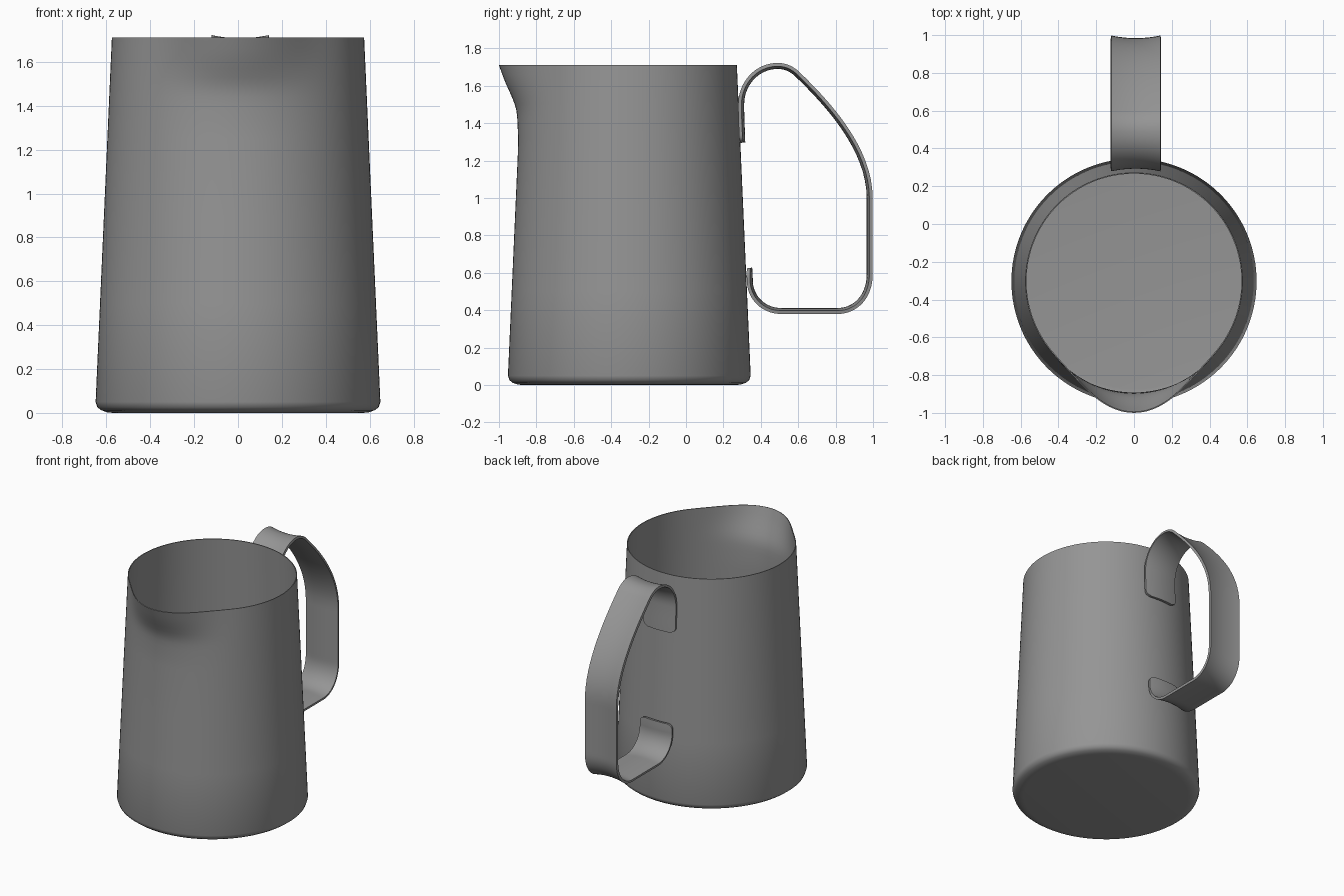
import bpy, math
from mathutils import Vector
from mathutils.geometry import interpolate_bezier

if "Cube" in bpy.data.objects:
    bpy.data.objects.remove(bpy.data.objects["Cube"])

CY = -0.303          # centre of the jug body along y
SEG = 128

steel = bpy.data.materials.new("dark_steel")
steel.diffuse_color = (0.3, 0.3, 0.3, 1)
steel.use_nodes = True
steel.node_tree.nodes["Principled BSDF"].inputs["Base Color"].default_value = steel.diffuse_color


def make_object(name, verts, faces, thickness):
    mesh = bpy.data.meshes.new(name)
    mesh.from_pydata(verts, [], faces)
    mesh.update()
    mesh.materials.append(steel)
    ob = bpy.data.objects.new(name, mesh)
    bpy.context.collection.objects.link(ob)
    mod = ob.modifiers.new("wall", 'SOLIDIFY')
    mod.thickness = thickness
    mod.offset = -1
    bpy.ops.object.select_all(action='DESELECT')
    ob.select_set(True)
    bpy.context.view_layer.objects.active = ob
    bpy.ops.object.modifier_apply(modifier=mod.name)
    bpy.ops.object.shade_smooth_by_angle(angle=math.radians(40))
    return ob


# Jug body: tapered rings as (radius, height, spout bulge at the front)
rings = [(0.57, 0.0, 0), (0.597, 0.003, 0), (0.623, 0.012, 0), (0.641, 0.026, 0),
         (0.649, 0.05, 0)]
spout = [(0.5, 0), (0.9, 0), (1.25, 0), (1.33, 0.003), (1.40, 0.009), (1.44, 0.013),
         (1.47, 0.019), (1.50, 0.028), (1.53, 0.041), (1.57, 0.06), (1.61, 0.08),
         (1.66, 0.102), (1.71, 0.122)]
rings += [(0.649 - 0.074 * (z - 0.05) / 1.66, z, b) for z, b in spout]

verts, faces = [], []
for r, z, bulge in rings:
    for i in range(SEG):
        a = 2 * math.pi * i / SEG          # a = 0 faces the front
        d = min(a, 2 * math.pi - a) / math.radians(55)
        fall = math.cos(d * math.pi / 2) ** 3.4 if d < 1 else 0.0
        rr = r + bulge * fall
        verts.append((rr * math.sin(a), CY - rr * math.cos(a), z))
for k in range(len(rings) - 1):
    for i in range(SEG):
        j = (i + 1) % SEG
        faces.append((k * SEG + i, k * SEG + j, (k + 1) * SEG + j, (k + 1) * SEG + i))
faces.append(tuple(reversed(range(SEG))))   # floor
make_object("jug_body", verts, faces, 0.006)

# Handle: side outline in (y, z) as bezier spans (start, handle, handle, end)
spans = [
    ((.285, 1.295), (.283, 1.37), (.279, 1.43), (.279, 1.50)),
    ((.279, 1.50), (.279, 1.62), (.37, 1.722), (.49, 1.722)),
    ((.49, 1.722), (.54, 1.722), (.58, 1.70), (.61, 1.67)),
    ((.61, 1.67), (.77, 1.515), (.998, 1.27), (.998, 1.0)),
    ((.998, 1.0), (.998, .86), (.998, .72), (.998, .59)),
    ((.998, .59), (.998, .47), (.92, .38), (.81, .38)),
    ((.81, .38), (.71, .38), (.61, .38), (.51, .38)),
    ((.51, .38), (.40, .38), (.325, .465), (.325, .56)),
    ((.325, .56), (.325, .58), (.324, .60), (.322, .625)),
]
path = []
for span in spans:
    a, h1, h2, b = [Vector((0, y, z)) for y, z in span]
    pts = interpolate_bezier(a, h1, h2, b, 17)
    path += pts if not path else pts[1:]

dist = [0.0]
for p, q in zip(path, path[1:]):
    dist.append(dist[-1] + (q - p).length)

# Strip with a cupped cross-section and rounded end corners
HALF, SAG, CORNER, COLS = 0.13, 0.014, 0.04, 12
verts, faces = [], []
for i, p in enumerate(path):
    t = (path[min(i + 1, len(path) - 1)] - path[max(i - 1, 0)]).normalized()
    n = Vector((0, -t.z, t.y))             # outward from the loop
    s = min(dist[i], dist[-1] - dist[i], CORNER)
    w = HALF - CORNER + math.sqrt(max(0, CORNER ** 2 - (CORNER - s) ** 2))
    for c in range(COLS + 1):
        u = w * (2 * c / COLS - 1)
        v = p - n * SAG * (1 - (u / HALF) ** 2)
        verts.append((u + 0.01, v.y, v.z))
row = COLS + 1
for i in range(len(path) - 1):
    for c in range(COLS):
        k = i * row + c
        faces.append((k, k + 1, k + row + 1, k + row))
make_object("handle", verts, faces, 0.018)
